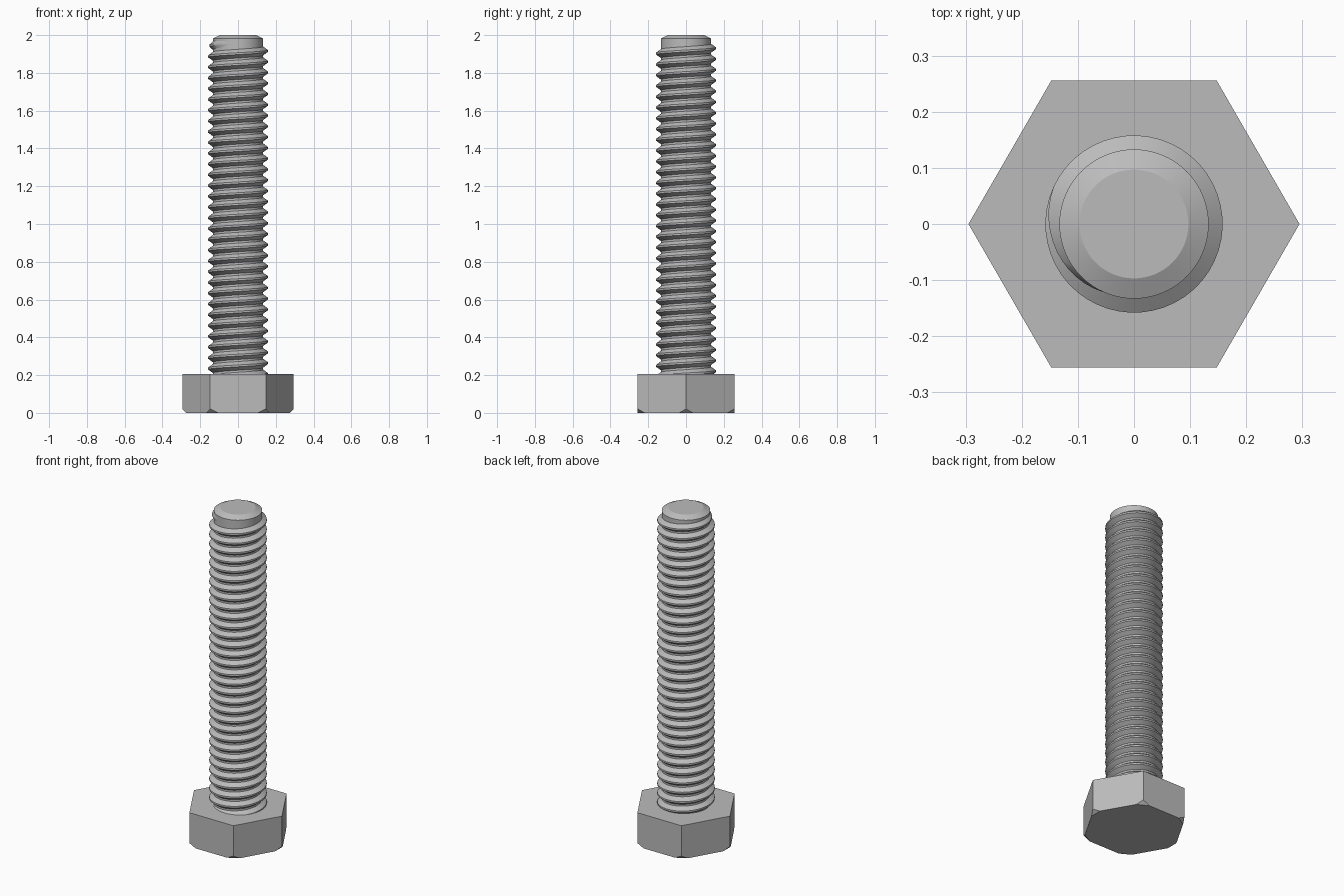
import bpy, bmesh, math
from mathutils import Vector

cube = bpy.data.objects.get("Cube")
if cube:
    bpy.data.objects.remove(cube, do_unlink=True)

HEAD_R, HEAD_H = 0.295, 0.205
ROOT_R, CREST_R = 0.133, 0.158
PITCH, STEPS = 0.057, 48
TOP = 2.0

steel = bpy.data.materials.new("steel grey")
steel.use_nodes = True
steel.diffuse_color = (0.5, 0.5, 0.5, 1)
steel.node_tree.nodes["Principled BSDF"].inputs["Base Color"].default_value = (0.5, 0.5, 0.5, 1)


def finish(bm, name, smooth=None):
    """Turn a bmesh into a named steel object."""
    bmesh.ops.recalc_face_normals(bm, faces=bm.faces)
    mesh = bpy.data.meshes.new(name)
    bm.to_mesh(mesh)
    bm.free()
    mesh.materials.append(steel)
    obj = bpy.data.objects.new(name, mesh)
    bpy.context.collection.objects.link(obj)
    if smooth:
        bpy.ops.object.select_all(action='DESELECT')
        obj.select_set(True)
        bpy.context.view_layer.objects.active = obj
        bpy.ops.object.shade_smooth_by_angle(angle=math.radians(smooth))
    return obj


def ring(bm, r, z, n):
    return [bm.verts.new((r * math.cos(math.tau * i / n), r * math.sin(math.tau * i / n), z))
            for i in range(n)]


def lathe(profile, n):
    """Closed solid of revolution from (radius, height) points."""
    bm = bmesh.new()
    rings = [ring(bm, r, z, n) for r, z in profile]
    for a, b in zip(rings, rings[1:]):
        for i in range(n):
            j = (i + 1) % n
            bm.faces.new((a[i], a[j], b[j], b[i]))
    bm.faces.new(rings[0][::-1])
    bm.faces.new(rings[-1])
    return bm


# Hexagonal head with its lower corners cut off
bm = lathe([(HEAD_R, 0), (HEAD_R, HEAD_H)], 6)
for i in range(6):
    a = math.tau * i / 6
    out = Vector((math.cos(a), math.sin(a), 0))
    cut = bmesh.ops.bisect_plane(bm, geom=bm.verts[:] + bm.edges[:] + bm.faces[:],
                                 plane_co=out * HEAD_R + Vector((0, 0, 0.021)),
                                 plane_no=out - Vector((0, 0, 1)), clear_outer=True)
    edges = [e for e in cut["geom_cut"] if isinstance(e, bmesh.types.BMEdge)]
    bmesh.ops.holes_fill(bm, edges=edges)
finish(bm, "hex_head")

# Shank core with a chamfered tip
finish(lathe([(ROOT_R, HEAD_H - 0.02), (ROOT_R, TOP - 0.018), (0.097, TOP)], 64), "shank_core", 25)

# Helical thread ridge, fading into the core at its upper end
END_ANGLE = math.radians(245)
END_Z = 1.955
turns = (END_Z - HEAD_H + 0.02) / PITCH
count = int(turns * STEPS)
fade = STEPS // 4
bm = bmesh.new()
sections = []
for k in range(count + 1):
    back = count - k
    a = END_ANGLE - math.tau * back / STEPS
    z = END_Z - PITCH * back / STEPS
    rise = min(1, back / fade + 0.02)
    crest = ROOT_R + (CREST_R - ROOT_R) * rise
    shape = [(ROOT_R - 0.004, -0.026), (crest, -0.005), (crest, 0.005), (ROOT_R - 0.004, 0.026)]
    sections.append([bm.verts.new((r * math.cos(a), r * math.sin(a), z + dz)) for r, dz in shape])
for s, t in zip(sections, sections[1:]):
    for i in range(4):
        j = (i + 1) % 4
        bm.faces.new((s[i], s[j], t[j], t[i]))
bm.faces.new(sections[0])
bm.faces.new(sections[-1])
finish(bm, "screw_thread", 30)
